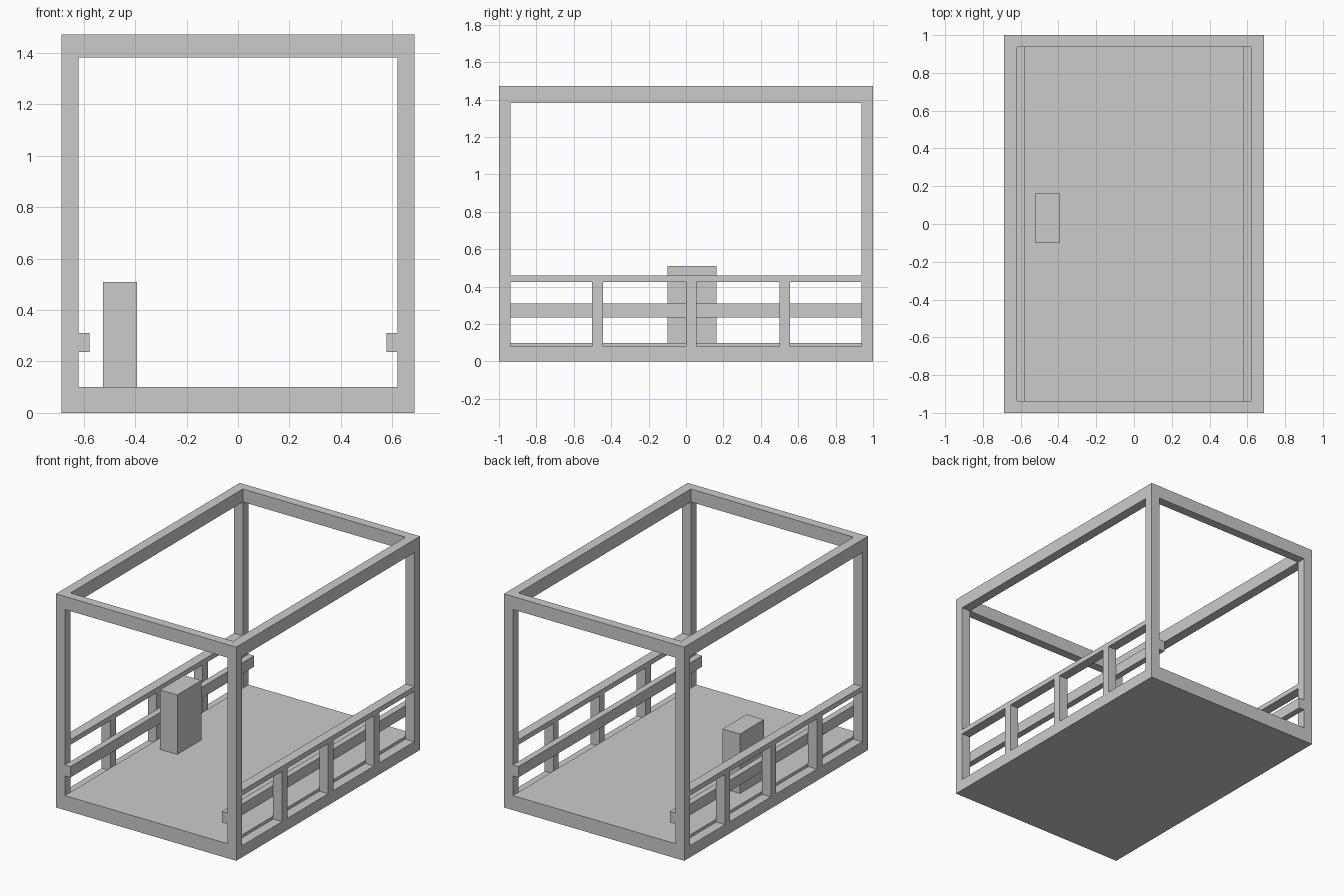
import bpy

if "Cube" in bpy.data.objects:
    bpy.data.objects.remove(bpy.data.objects["Cube"])

X, Y, H = 0.687, 1.0, 1.472        # outer half width, half length, height
XI, YI = 0.62, 0.938               # inner faces of the frame
SILL, FLOOR, TOP = 0.08, 0.10, 1.382


def box(name, x, y, z):
    """Box from (min, max) ranges on each axis."""
    bpy.ops.mesh.primitive_cube_add(
        size=1, location=[(r[0] + r[1]) / 2 for r in (x, y, z)])
    ob = bpy.context.object
    ob.name = name
    ob.scale = [r[1] - r[0] for r in (x, y, z)]
    bpy.ops.object.transform_apply(location=True, rotation=False, scale=True)
    return ob


def side_pair(name, x, y, z):
    """Same box on the left and the right side."""
    box("right_" + name, x, y, z)
    box("left_" + name, (-x[1], -x[0]), y, z)


# Floor slab and lower side sills
box("floor", (-XI, XI), (-Y, Y), (0, FLOOR))
side_pair("sill", (XI, X), (-YI, YI), (0, SILL))

# Corner posts and top frame
for end, y in (("front", (-Y, -YI)), ("back", (YI, Y))):
    side_pair(end + "_post", (XI, X), y, (0, TOP))
    box(end + "_top_beam", (-XI, XI), y, (TOP, H))
side_pair("top_beam", (XI, X), (-Y, Y), (TOP, H))

# Low side railings with short uprights
side_pair("handrail", (XI, X), (-YI, YI), (0.426, 0.46))
for i, y in enumerate((-0.502, 0.0, 0.5)):
    side_pair(f"upright_{i + 1}", (XI, X), (y, y + 0.057), (SILL, 0.426))

# Inner bumper rails running the full length
side_pair("inner_rail", (0.577, XI), (-Y, Y), (0.236, 0.311))

# Control box standing on the floor
box("control_box", (-0.525, -0.393), (-0.10, 0.162), (FLOOR, 0.51))
